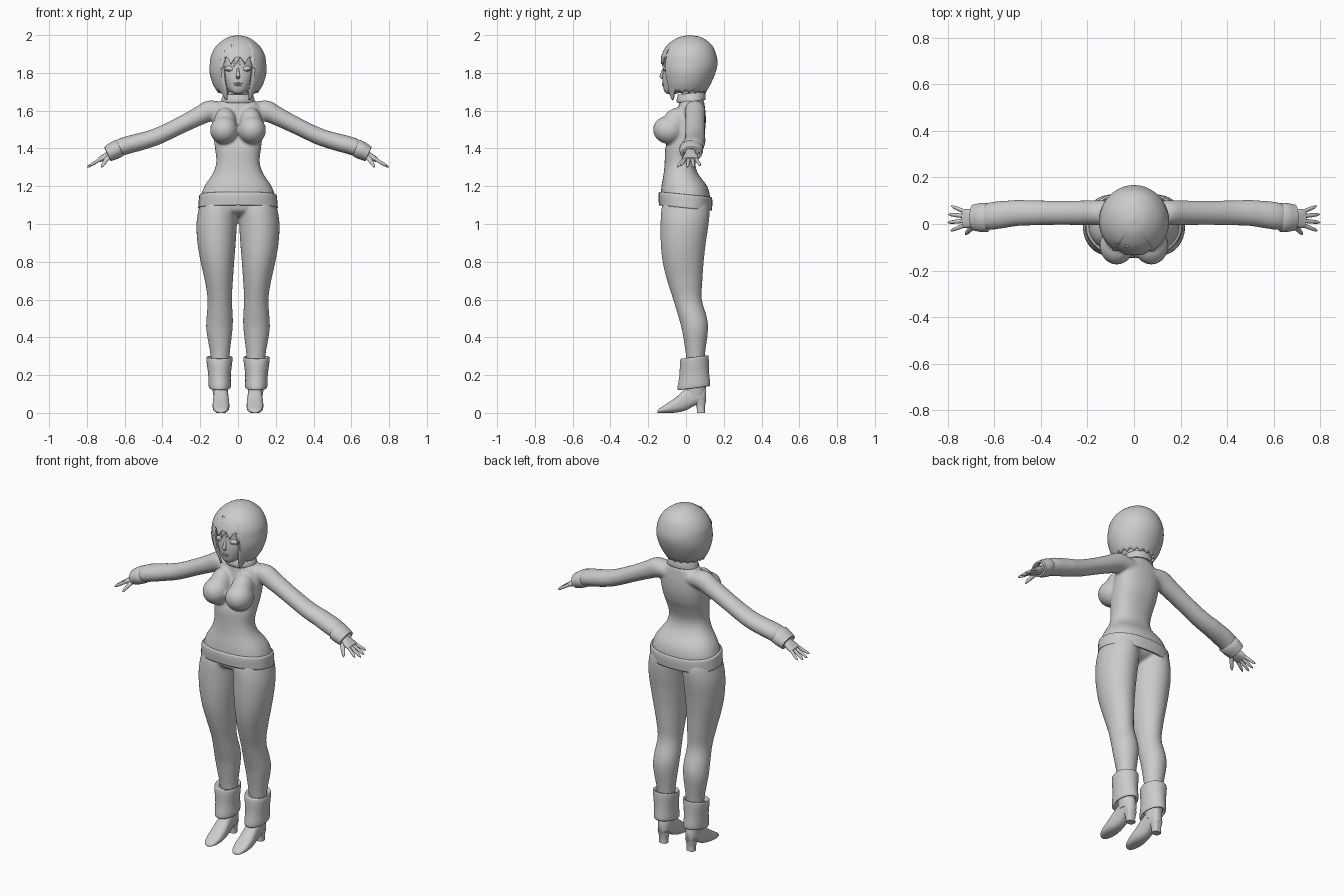
import bpy, bmesh, math
from mathutils import Vector, Matrix

cube = bpy.data.objects.get("Cube")
if cube:
    bpy.data.objects.remove(cube)

grey = bpy.data.materials.new("plain grey")
grey.use_nodes = True
grey.diffuse_color = (0.6, 0.6, 0.6, 1)
grey.node_tree.nodes["Principled BSDF"].inputs["Base Color"].default_value = grey.diffuse_color
X, Y, Z = Vector((1, 0, 0)), Vector((0, 1, 0)), Vector((0, 0, 1))


def smooth_rows(rows, steps=4):
    """Catmull-Rom interpolation through rows of numbers."""
    out = []
    for i in range(len(rows) - 1):
        a, b, c, d = rows[max(i - 1, 0)], rows[i], rows[i + 1], rows[min(i + 2, len(rows) - 1)]
        for k in range(steps):
            t = k / steps
            out.append([q + t * ((r - p) / 2 + t * ((p - 2.5 * q + 2 * r - s / 2)
                        + t * (1.5 * (q - r) + (s - p) / 2))) for p, q, r, s in zip(a, b, c, d)])
    return out + [list(rows[-1])]


def loft(bm, rings, u, v, n=32, power=2.0, caps=True, side=1, tilt=0):
    """Skin rings of (centre, radius along u, radius along v)."""
    loops = []
    for centre, ru, rv in rings:
        loop = []
        for k in range(n):
            a = 2 * math.pi * k / n
            c, s = math.cos(a), math.sin(a)
            p = (Vector(centre) + u * math.copysign(abs(c) ** (2 / power), c) * ru
                 + v * math.copysign(abs(s) ** (2 / power), s) * rv)
            p.z += tilt * p.y
            p.x *= side
            loop.append(bm.verts.new(p))
        loops.append(loop)
    for a, b in zip(loops, loops[1:]):
        for k in range(n):
            bm.faces.new((a[k], a[(k + 1) % n], b[(k + 1) % n], b[k]))
    if caps:
        bm.faces.new(loops[0])
        bm.faces.new(loops[-1])


def upright(bm, rows, side=1, **kw):
    """Loft horizontal rings given as (z, x0, x1, y0, y1)."""
    rings = [(((x0 + x1) / 2, (y0 + y1) / 2, z), (x1 - x0) / 2, (y1 - y0) / 2)
             for z, x0, x1, y0, y1 in smooth_rows(rows)]
    loft(bm, rings, X, Y, side=side, **kw)


def centred(rows):
    return [(z, -w, w, y0, y1) for z, w, y0, y1 in rows]


def ball(bm, centre, radii, lean=0):
    m = Matrix.Translation(centre) @ Matrix.Rotation(lean, 4, "X") @ Matrix.Diagonal((*radii, 1))
    bmesh.ops.create_uvsphere(bm, u_segments=32, v_segments=20, radius=1, matrix=m)


def finish(name, bm, fuse=0, thick=0, angle=50):
    bmesh.ops.recalc_face_normals(bm, faces=bm.faces)
    mesh = bpy.data.meshes.new(name)
    bm.to_mesh(mesh)
    bm.free()
    mesh.materials.append(grey)
    obj = bpy.data.objects.new(name, mesh)
    bpy.context.collection.objects.link(obj)
    bpy.ops.object.select_all(action="DESELECT")
    obj.select_set(True)
    bpy.context.view_layer.objects.active = obj
    if fuse:
        rem = obj.modifiers.new("fuse", "REMESH")
        rem.mode, rem.voxel_size, rem.use_smooth_shade = "VOXEL", fuse, True
        soft = obj.modifiers.new("soften", "SMOOTH")
        soft.factor, soft.iterations = 0.5, 6
    if thick:
        sol = obj.modifiers.new("thickness", "SOLIDIFY")
        sol.thickness, sol.offset = thick, -1
    bpy.ops.object.shade_smooth_by_angle(angle=math.radians(angle))
    return obj


# Sweater: torso, chest and arms fused together
bm = bmesh.new()
upright(bm, centred([(1.68, .055, -.02, .08), (1.65, .09, -.035, .095), (1.62, .125, -.04, .1),
                     (1.57, .135, -.05, .105), (1.51, .132, -.07, .103), (1.45, .128, -.095, .09),
                     (1.4, .122, -.11, .07), (1.33, .115, -.113, .05), (1.27, .132, -.118, .062),
                     (1.2, .178, -.13, .112), (1.14, .198, -.135, .128), (1.11, .19, -.125, .12)]), power=2.3)
slope = Vector((.41, 0, .91))
arm = [(.06, 1.6, .05, .05), (.14, 1.602, .054, .056), (.22, 1.565, .053, .049), (.32, 1.515, .052, .045),
       (.43, 1.463, .054, .045), (.52, 1.435, .057, .047), (.61, 1.41, .06, .047), (.66, 1.382, .05, .038)]
for side in (-1, 1):
    ball(bm, (side * .074, -.092, 1.497), (.074, .083, .074), -.2)
    ball(bm, (side * .068, -.055, 1.535), (.06, .07, .085), -.5)
    loft(bm, [((x, .048 - max(x - .5, 0) * .12, z), ry, rn) for x, z, ry, rn in smooth_rows(arm)],
         Y, slope, side=side)
finish("sweater", bm, fuse=.008)

# Folded hem around the hips
bm = bmesh.new()
upright(bm, centred([(1.157, .196, -.137, .133), (1.15, .205, -.144, .138), (1.125, .208, -.146, .14),
                     (1.085, .211, -.143, .137)]), power=2.3, caps=False, tilt=-.1)
finish("sweater_hem", bm, thick=.012)

# Collar
bm = bmesh.new()
upright(bm, centred([(1.645, .09, -.045, .103), (1.662, .086, -.05, .104), (1.69, .075, -.043, .1)]),
        caps=False, tilt=.12)
finish("collar", bm, thick=.01)

# Trousers: hips and legs fused together
bm = bmesh.new()
upright(bm, centred([(1.15, .18, -.12, .11), (1.1, .185, -.122, .115), (1.065, .13, -.11, .09),
                     (1.04, .05, -.06, .04)]), power=2.2)
leg = [(1.14, .015, .19, -.115, .11), (1.08, .004, .208, -.13, .125), (1.0, .006, .22, -.135, .12),
       (.9, .012, .215, -.134, .105), (.8, .02, .198, -.124, .094), (.7, .027, .176, -.1, .087),
       (.6, .032, .161, -.068, .084), (.5, .027, .167, -.038, .112), (.43, .03, .167, -.02, .116),
       (.3, .045, .145, 0, .1), (.2, .05, .14, .005, .1)]
for side in (-1, 1):
    upright(bm, leg, side)
finish("trousers", bm, fuse=.008)

# Boots, heels, turned-over cuffs, and hands on both sides
shoe = [(-.152, 0, .012, .014), (-.138, 0, .026, .03), (-.1, 0, .05, .042), (-.05, .002, .085, .044),
        (0, .014, .13, .04), (.05, .04, .15, .037), (.09, .05, .15, .03), (.106, .06, .14, .015)]
palm = [(.64, 1.388, .028, .02), (.68, 1.368, .03, .02), (.71, 1.352, .041, .017), (.735, 1.34, .04, .013)]
for side, label in ((1, "left"), (-1, "right")):
    bm = bmesh.new()
    loft(bm, [((.09, y, (z0 + z1) / 2), w, (z1 - z0) / 2) for y, z0, z1, w in smooth_rows(shoe)],
         X, Z, power=2.5, side=side)
    upright(bm, [(.09, .052, .13, -.01, .104), (.15, .052, .138, 0, .104), (.22, .05, .14, 0, .104)], side)
    finish(label + "_boot", bm)

    bm = bmesh.new()
    upright(bm, [(0, .066, .114, .058, .1), (.03, .066, .114, .056, .1), (.07, .058, .122, .045, .106)],
            side, power=3)
    finish(label + "_boot_heel", bm)

    bm = bmesh.new()
    upright(bm, [(.28, .045, .15, .005, .1), (.29, .034, .162, -.022, .114), (.278, .029, .168, -.031, .12),
                 (.2, .038, .158, -.035, .122), (.135, .038, .155, -.045, .128), (.126, .045, .147, -.03, .118),
                 (.14, .052, .138, -.005, .104)], side, caps=False, tilt=.13)
    finish(label + "_boot_cuff", bm)

    bm = bmesh.new()
    cuff = [(.625, 1.405, .056, .042), (.632, 1.4, .063, .048), (.66, 1.386, .062, .047),
            (.69, 1.371, .056, .042), (.692, 1.37, .045, .032), (.67, 1.381, .04, .03)]
    loft(bm, [((x, .028, z), ry, rn) for x, z, ry, rn in cuff], Y, slope, side=side, caps=False)
    finish(label + "_sleeve_cuff", bm)

    bm = bmesh.new()
    loft(bm, [((x, .024, z), ry, rn) for x, z, ry, rn in smooth_rows(palm)], Y, slope, n=20, power=2.5, side=side)
    for k, reach in enumerate((.055, .068, .07, .058)):
        spread = (1.5 - k) * .022
        root, tip = Vector((.728, .024 + spread * .9, 1.343)), Vector((.73 + reach, .024 + spread * 1.6, 1.343 - reach * .62))
        loft(bm, [(root.lerp(tip, t), r, r) for t, r in ((0, .0095), (.5, .009), (.85, .007), (1, .002))],
             Y, slope, n=10, side=side)
    root, tip = Vector((.685, -.002, 1.36)), Vector((.725, -.046, 1.3))
    loft(bm, [(root.lerp(tip, t), r, r) for t, r in ((0, .014), (.5, .011), (.85, .008), (1, .002))],
         Vector((.7, .7, 0)), slope, n=10, side=side)
    finish(label + "_hand", bm)

# Head with neck
bm = bmesh.new()
upright(bm, centred([(1.688, .018, -.1, -.06), (1.7, .042, -.114, -.01), (1.73, .068, -.122, .06),
                     (1.78, .09, -.125, .1), (1.83, .098, -.12, .12), (1.9, .1, -.112, .12),
                     (1.96, .06, -.06, .08)]), power=2.2)
upright(bm, centred([(1.63, .06, -.02, .08), (1.7, .05, -.02, .07), (1.78, .05, -.02, .07)]))
finish("head", bm, fuse=.006)

# Face details: nose, lips, closed eyelids and ears
bm = bmesh.new()
loft(bm, [((0, y, z), w, d) for y, z, w, d in ((-.118, 1.825, .005, .004), (-.125, 1.8, .008, .009),
                                              (-.13, 1.78, .011, .011), (-.122, 1.768, .007, .006))], X, Y, n=12)
finish("nose", bm)
bm = bmesh.new()
for z, w in ((1.744, .024), (1.734, .018)):
    ball(bm, (0, -.119, z), (w, .008, .005))
finish("lips", bm)
bm = bmesh.new()
for side in (-1, 1):
    ball(bm, (side * .043, -.104, 1.822), (.025, .015, .016))
    ball(bm, (side * .045, -.108, 1.814), (.026, .013, .004))
finish("eyelids", bm)
bm = bmesh.new()
for side in (-1, 1):
    ball(bm, (side * .1, .012, 1.79), (.012, .02, .032))
finish("ears", bm)

# Bobbed hair: a cap whose lower edge gives fringe, cheek locks and nape
hair = smooth_rows([(2, 0, .02, .02), (1.988, .055, -.04, .082), (1.95, .108, -.097, .135),
                    (1.9, .14, -.127, .159), (1.85, .149, -.138, .167), (1.8, .15, -.136, .156),
                    (1.74, .133, -.122, .13), (1.69, .104, -.11, .103), (1.64, .086, -.1, .09)], 6)


def hair_edge(deg):
    if deg < 36:
        return 1.845 + .04 * abs(math.sin(math.radians(deg * 7.5 + 70)))
    if deg < 62:
        return 1.65 + .0045 * abs(deg - 46)
    return 1.69 + .012 * abs(math.sin(math.radians(deg * 9)))


def hair_point(a, z):
    for p, q in zip(hair, hair[1:]):
        if q[0] <= z:
            t = (p[0] - z) / max(p[0] - q[0], 1e-6)
            w, y0, y1 = [m + t * (n - m) for m, n in zip(p[1:], q[1:])]
            return (w * math.sin(a), (y0 + y1) / 2 - (y1 - y0) / 2 * math.cos(a), z)
    return hair_point(a, hair[-1][0])


bm = bmesh.new()
columns, levels = 120, 28
crown = bm.verts.new((0, .02, 2))
grid = []
for c in range(columns):
    a = 2 * math.pi * c / columns
    deg = abs(math.degrees(a if a <= math.pi else a - 2 * math.pi))
    drop = 2 - hair_edge(deg)
    grid.append([bm.verts.new(hair_point(a, 2 - drop * (r / levels) ** 1.6)) for r in range(1, levels + 1)])
for a, b in zip(grid, grid[1:] + grid[:1]):
    bm.faces.new((crown, a[0], b[0]))
    for r in range(levels - 1):
        bm.faces.new((a[r], a[r + 1], b[r + 1], b[r]))
finish("hair", bm, thick=.012)

# Loose fringe strands
bm = bmesh.new()
for x, z, tip in ((-.03, 1.95, .012), (.02, 1.94, -.025), (.07, 1.93, .085), (-.075, 1.93, -.085)):
    y = -.125 + abs(x) * .3
    loft(bm, [((x, y + .025, z), .008, .008), (((x + tip) / 2, y - .008, z - .06), .014, .006),
              ((tip, y - .004, z - .11), .001, .001)], X, Y, n=10)
finish("fringe_strands", bm)
